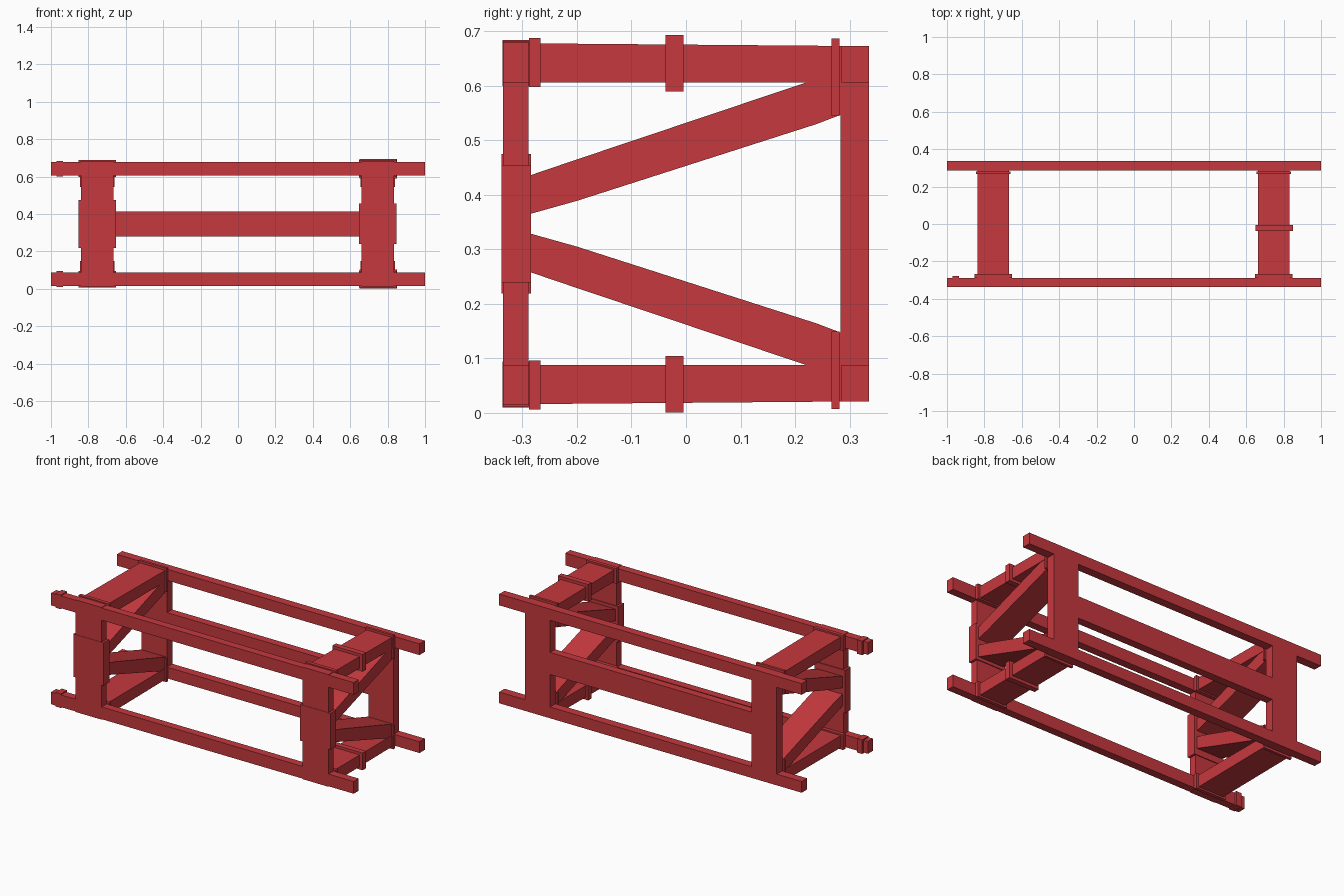
import bpy
import bmesh
from mathutils import Vector

cube = bpy.data.objects.get("Cube")
if cube:
    bpy.data.objects.remove(cube, do_unlink=True)

red = bpy.data.materials.new("painted red")
red.use_nodes = True
RED = (0.56, 0.04, 0.047, 1)
red.diffuse_color = RED
red.node_tree.nodes["Principled BSDF"].inputs["Base Color"].default_value = RED

MID = 0.347  # height of the plane the frame mirrors about


def prism(name, outline, x0, x1, flip=False):
    """Extrude a (y, z) outline along x; flip mirrors it about mid height."""
    bm = bmesh.new()
    pts = [(y, 2 * MID - z if flip else z) for y, z in outline]
    face = bm.faces.new([bm.verts.new((x0, y, z)) for y, z in pts])
    ext = bmesh.ops.extrude_face_region(bm, geom=[face])
    verts = [g for g in ext["geom"] if isinstance(g, bmesh.types.BMVert)]
    bmesh.ops.translate(bm, verts=verts, vec=Vector((x1 - x0, 0, 0)))
    bmesh.ops.recalc_face_normals(bm, faces=bm.faces)
    mesh = bpy.data.meshes.new(name)
    bm.to_mesh(mesh)
    bm.free()
    mesh.materials.append(red)
    obj = bpy.data.objects.new(name, mesh)
    bpy.context.collection.objects.link(obj)
    return obj


def box(name, x0, x1, y0, y1, z0, z1, flip=False):
    return prism(name, [(y0, z0), (y1, z0), (y1, z1), (y0, z1)], x0, x1, flip)


# Side profiles of the upper beam and the upper brace
beam = [(-0.3, 0.606), (0.3, 0.606), (0.3, 0.673), (-0.3, 0.678)]
brace = [(-0.3, 0.361), (-0.2, 0.389), (0.24, 0.53), (0.3, 0.553),
         (0.3, 0.625), (0.22, 0.606), (-0.2, 0.465), (-0.3, 0.431)]

# Parts that repeat on the upper and lower halves
for half, flip in (("upper", False), ("lower", True)):
    box(f"{half}_front_rail", -1, 1, -0.336, -0.289, 0.606, 0.679, flip)
    box(f"{half}_back_rail", -1, 1, 0.285, 0.336, 0.606, 0.673, flip)
    box(f"{half}_rail_tab", -0.97, -0.935, -0.337, -0.278, 0.6, 0.684, flip)
    box(f"{half}_middle_band", 0.65, 0.85, -0.038, -0.005, 0.59, 0.693, flip)
    for side, cx in (("right", -0.752), ("left", 0.747)):
        prism(f"{half}_{side}_beam", beam, cx - 0.084, cx + 0.084, flip)
        prism(f"{half}_{side}_brace", brace, cx - 0.082, cx + 0.082, flip)
        box(f"{half}_{side}_front_band", cx - 0.1, cx + 0.1,
            -0.288, -0.267, 0.598, 0.688, flip)
        box(f"{half}_{side}_back_collar", cx - 0.092, cx + 0.092,
            0.267, 0.282, 0.545, 0.687, flip)

# Posts, with a thicker sleeve halfway up each front post
for side, cx, reach in (("right", -0.752, 0.128), ("left", 0.747, 0.108)):
    box(f"{side}_back_post", cx - 0.083, cx + 0.083, 0.283, 0.336, 0.03, 0.664)
    post = box(f"{side}_front_post", cx - 0.08, cx + 0.08,
               -0.336, -0.289, 0.012, 0.682)
    for v in post.data.vertices:
        v.co.x = cx + (v.co.x - cx) * 1.08
    box(f"{side}_front_sleeve", cx - 0.1, cx + 0.1,
        -0.338, -0.284, MID - reach, MID + reach)

# Wide rail across the back
box("back_middle_rail", -0.7, 0.7, 0.286, 0.334, 0.281, 0.413)
